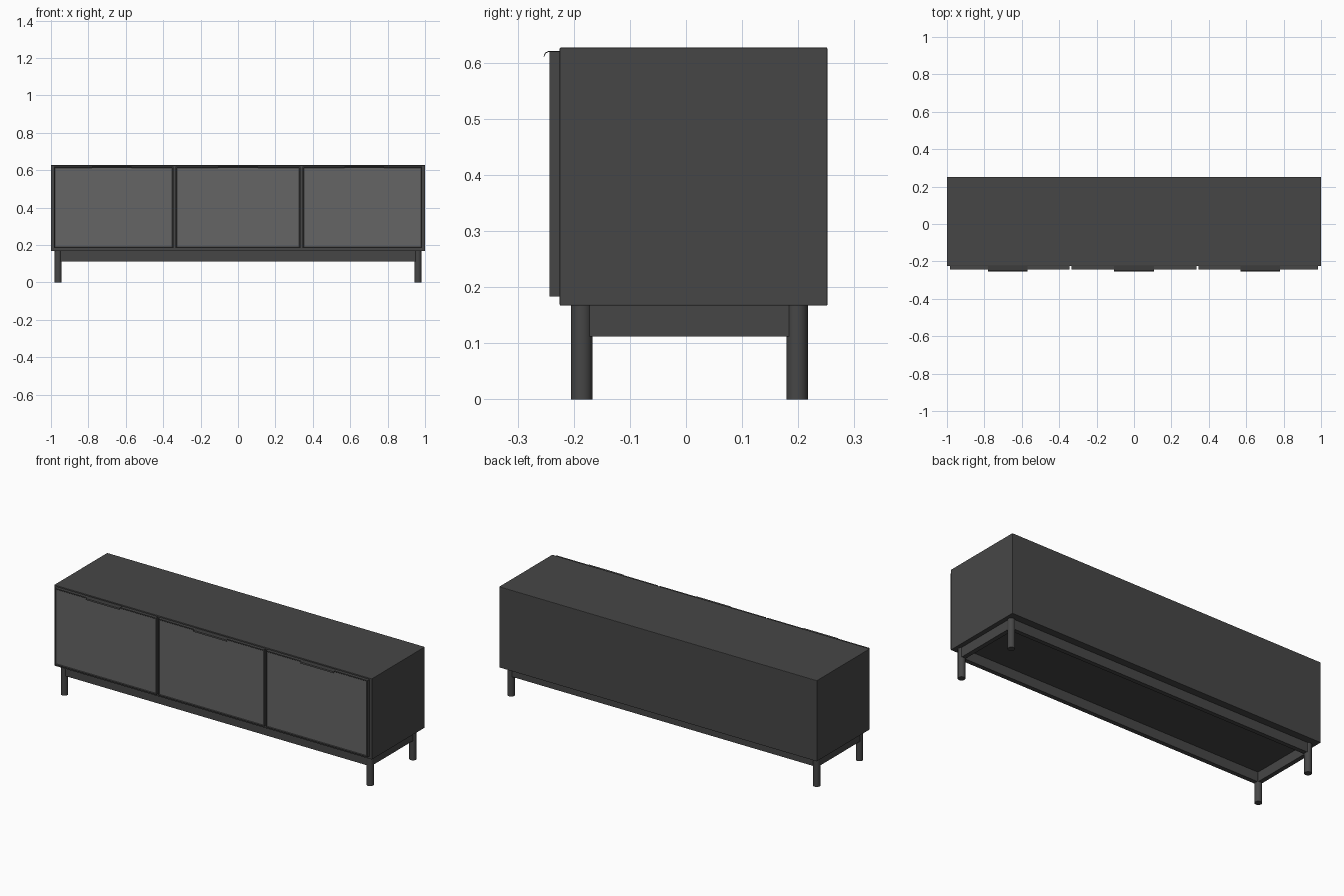
import bpy, bmesh, math
from mathutils import Matrix, Vector

if "Cube" in bpy.data.objects:
    bpy.data.objects.remove(bpy.data.objects["Cube"])


def material(name, v):
    m = bpy.data.materials.new(name)
    m.diffuse_color = (v, v, v, 1)
    m.use_nodes = True
    m.node_tree.nodes["Principled BSDF"].inputs["Base Color"].default_value = m.diffuse_color
    return m


CARCASS = material("charcoal", 0.062)
PANEL = material("mid grey", 0.128)
HANDLE = material("dark charcoal", 0.045)


def finish(bm, name, *mats):
    bmesh.ops.recalc_face_normals(bm, faces=bm.faces)
    me = bpy.data.meshes.new(name)
    bm.to_mesh(me)
    bm.free()
    ob = bpy.data.objects.new(name, me)
    bpy.context.collection.objects.link(ob)
    for m in mats:
        me.materials.append(m)
    return ob


def box_mesh(lo, hi):
    bm = bmesh.new()
    lo, hi = Vector(lo), Vector(hi)
    bmesh.ops.create_cube(bm, size=1, matrix=Matrix.Translation((lo + hi) / 2)
                          @ Matrix.Diagonal((*(hi - lo), 1)))
    return bm


def box(name, lo, hi, mat, bevel=0):
    ob = finish(box_mesh(lo, hi), name, mat)
    if bevel:
        mod = ob.modifiers.new("soft edges", 'BEVEL')
        mod.width, mod.segments = bevel, 2
    return ob


# Cabinet body
box("cabinet_body", (-1, -0.225, 0.167), (1, 0.252, 0.627), CARCASS, 0.002)

# Doors: thin dark rim around a slightly recessed lighter panel
for name, x0, x1 in (("left_door", -0.985, -0.345),
                     ("middle_door", -0.333, 0.333),
                     ("right_door", 0.345, 0.985)):
    bm = box_mesh((x0, -0.243, 0.183), (x1, -0.2245, 0.62))
    bm.normal_update()
    front = min(bm.faces, key=lambda f: f.calc_center_median().y)
    bmesh.ops.inset_region(bm, faces=[front], thickness=0.006)
    bmesh.ops.inset_region(bm, faces=[front], thickness=0.004, depth=-0.003)
    front.material_index = 1
    finish(bm, name, CARCASS, PANEL)

# Edge pulls: thin lip over the door top, curling down in front
PROFILE = [(-0.225, 0.6205), (-0.246, 0.6205), (-0.251, 0.618),
           (-0.254, 0.611), (-0.2525, 0.611), (-0.2495, 0.617),
           (-0.2455, 0.619), (-0.225, 0.619)]
for name, cx in (("left_pull", -0.675), ("middle_pull", 0), ("right_pull", 0.675)):
    bm = bmesh.new()
    face = bm.faces.new([bm.verts.new((cx - 0.106, y, z)) for y, z in PROFILE])
    ext = bmesh.ops.extrude_face_region(bm, geom=[face])
    bmesh.ops.translate(bm, vec=(0.212, 0, 0),
                        verts=[g for g in ext["geom"] if isinstance(g, bmesh.types.BMVert)])
    finish(bm, name, HANDLE)

# Base: round legs joined by a frame of rails
LX, FY, BY, R = 0.962, -0.186, 0.198, 0.019
for side, x in (("left", -LX), ("right", LX)):
    for end, y in (("front", FY), ("back", BY)):
        bpy.ops.mesh.primitive_cylinder_add(vertices=32, radius=R, depth=0.168,
                                            location=(x, y, 0.084))
        leg = bpy.context.object
        leg.name = f"{end}_{side}_leg"
        leg.data.materials.append(CARCASS)
        bpy.ops.object.shade_smooth_by_angle(angle=math.radians(40))
    box(f"{side}_rail", (x - 0.0125, FY, 0.112), (x + 0.0125, BY, 0.168), CARCASS)
for end, y in (("front", FY), ("back", BY)):
    box(f"{end}_rail", (-LX, y - 0.0125, 0.112), (LX, y + 0.0125, 0.168), CARCASS)
